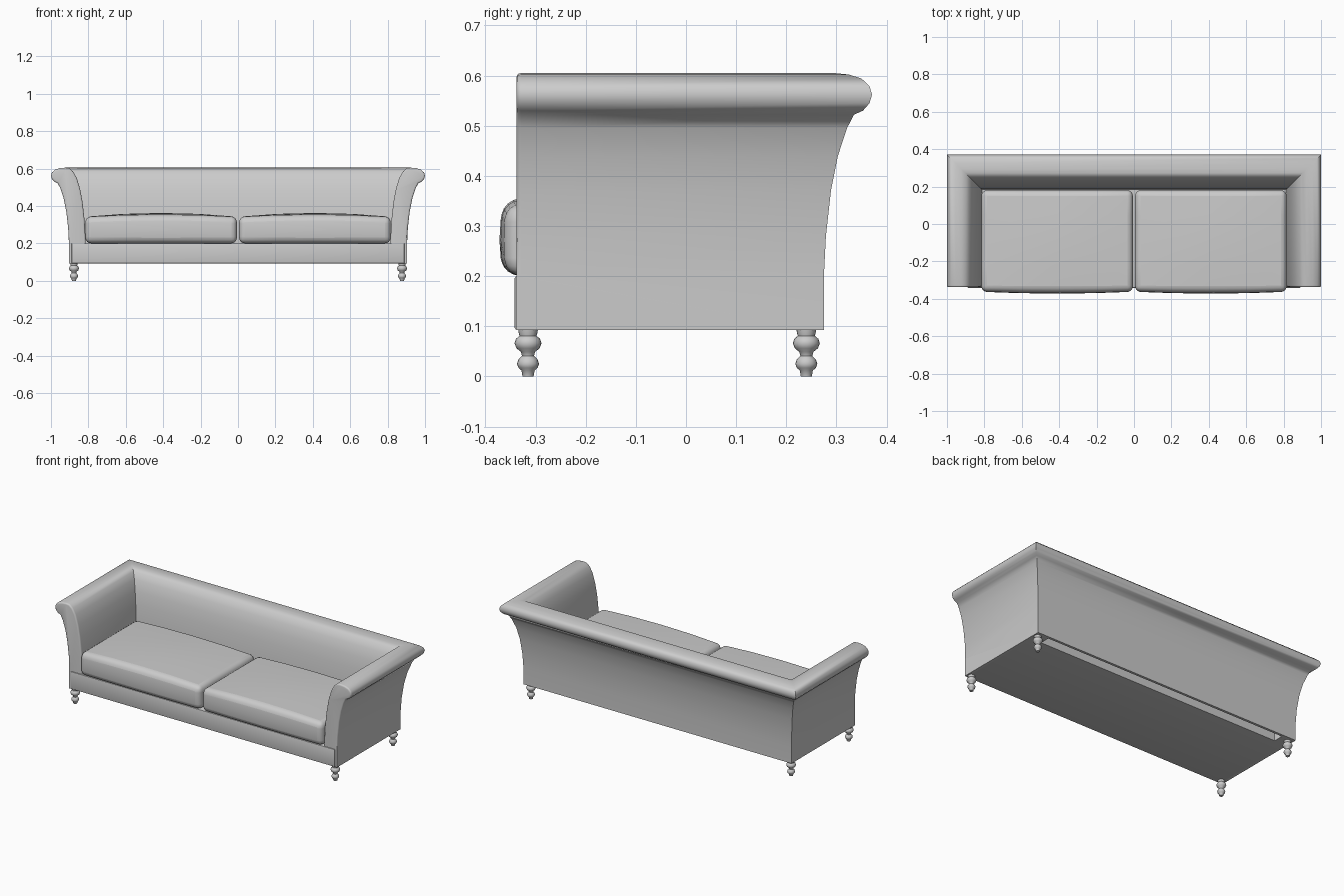
import bpy, bmesh, math

if "Cube" in bpy.data.objects:
    bpy.data.objects.remove(bpy.data.objects["Cube"])


def finish(name, bm, angle=40):
    bmesh.ops.recalc_face_normals(bm, faces=bm.faces[:])
    me = bpy.data.meshes.new(name)
    bm.to_mesh(me)
    bm.free()
    ob = bpy.data.objects.new(name, me)
    bpy.context.collection.objects.link(ob)
    bpy.ops.object.select_all(action='DESELECT')
    bpy.context.view_layer.objects.active = ob
    ob.select_set(True)
    bpy.ops.object.shade_smooth_by_angle(angle=math.radians(angle))
    return ob


def box_mesh(x0, x1, y0, y1, z0, z1):
    bm = bmesh.new()
    bmesh.ops.create_cube(bm, size=1)
    for v in bm.verts:
        v.co.x = (x0 + x1) / 2 + v.co.x * (x1 - x0)
        v.co.y = (y0 + y1) / 2 + v.co.y * (y1 - y0)
        v.co.z = (z0 + z1) / 2 + v.co.z * (z1 - z0)
    return bm


# Scrolled arms and back: one profile (outward offset, height) swept round a mitred U
PROFILE = [(-.015, .093), (0, .093), (0, .2), (.004, .28), (.014, .37), (.028, .44),
           (.046, .495), (.06, .522), (.078, .53), (.091, .545), (.096, .562),
           (.091, .579), (.075, .594), (.05, .602), (.02, .605), (-.002, .602),
           (-.022, .585), (-.042, .55), (-.06, .49), (-.073, .42), (-.084, .32),
           (-.09, .2), (-.015, .2)]
OX, OY, FRONT = .904, .275, -.338
bm = bmesh.new()
rings = []
for sx, corner in ((1, 0), (1, 1), (-1, 1), (-1, 0)):
    rings.append([bm.verts.new((sx * (OX + d), OY + d if corner else FRONT, z))
                  for d, z in PROFILE])
n = len(PROFILE)
for a, b in zip(rings, rings[1:]):
    for i in range(n):
        j = (i + 1) % n
        bm.faces.new((a[i], a[j], b[j], b[i]))
caps = [bm.faces.new(rings[0]), bm.faces.new(rings[-1])]
bmesh.ops.recalc_face_normals(bm, faces=bm.faces[:])
rim = [e for f in caps for e in f.edges if max(v.co.z for v in e.verts) > .21]
bmesh.ops.bevel(bm, geom=rim, offset=.009, segments=3, profile=.5, affect='EDGES')
finish("arms_and_back", bm)

# Seat base with front rail, plus blocks that carry the rear legs
rail = box_mesh(-.89, .89, -.342, .2, .093, .2)
bmesh.ops.bevel(rail, geom=[e for e in rail.edges if all(v.co.y < -.3 for v in e.verts)],
                offset=.005, segments=2, profile=.5, affect='EDGES')
finish("seat_base", rail)
for s, side in ((-1, "left"), (1, "right")):
    finish(side + "_corner_block",
           box_mesh(*sorted((s * .82, s * .892)), .19, .262, .093, .2))

# Two crowned seat cushions with rounded edges
for s, side in ((-1, "left"), (1, "right")):
    bm = bmesh.new()
    bmesh.ops.create_cube(bm, size=2)
    bmesh.ops.subdivide_edges(bm, edges=bm.edges[:], cuts=3, use_grid_fill=True)
    for v in bm.verts:
        u, w, t = v.co
        x = s * .411 + u * .405
        y = -.088 + w * .268
        z = .272 + t * .071
        z += .02 * max(t, 0) * (1 - u * u) * (1 - .5 * w * w)
        if w < 0:
            y += w * .016 * (1 - u * u * .6) * (1 - .6 * t * t)
        v.co = (x, y, z)
    ob = finish(side + "_seat_cushion", bm, 60)
    bev = ob.modifiers.new("rounded_edges", 'BEVEL')
    bev.width = .03
    bev.segments = 4
    bev.limit_method = 'ANGLE'
    bev.angle_limit = math.radians(50)

# Turned legs
LEG = [(0, 0), (.011, 0), (.013, .012), (.019, .017), (.022, .025), (.019, .034),
       (.012, .041), (.014, .049), (.023, .056), (.027, .066), (.024, .075),
       (.017, .081), (.019, .088), (.02, .097), (0, .097)]
for y, where in ((-.315, "front"), (.24, "rear")):
    for s, side in ((-1, "left"), (1, "right")):
        bm = bmesh.new()
        vs = [bm.verts.new((r, 0, z)) for r, z in LEG]
        es = [bm.edges.new(p) for p in zip(vs, vs[1:])]
        bmesh.ops.spin(bm, geom=vs + es, cent=(0, 0, 0), axis=(0, 0, 1),
                       angle=2 * math.pi, steps=20)
        bmesh.ops.remove_doubles(bm, verts=bm.verts[:], dist=.0002)
        bmesh.ops.translate(bm, verts=bm.verts[:], vec=(s * .877, y, 0))
        finish(where + "_" + side + "_leg", bm, 50)
